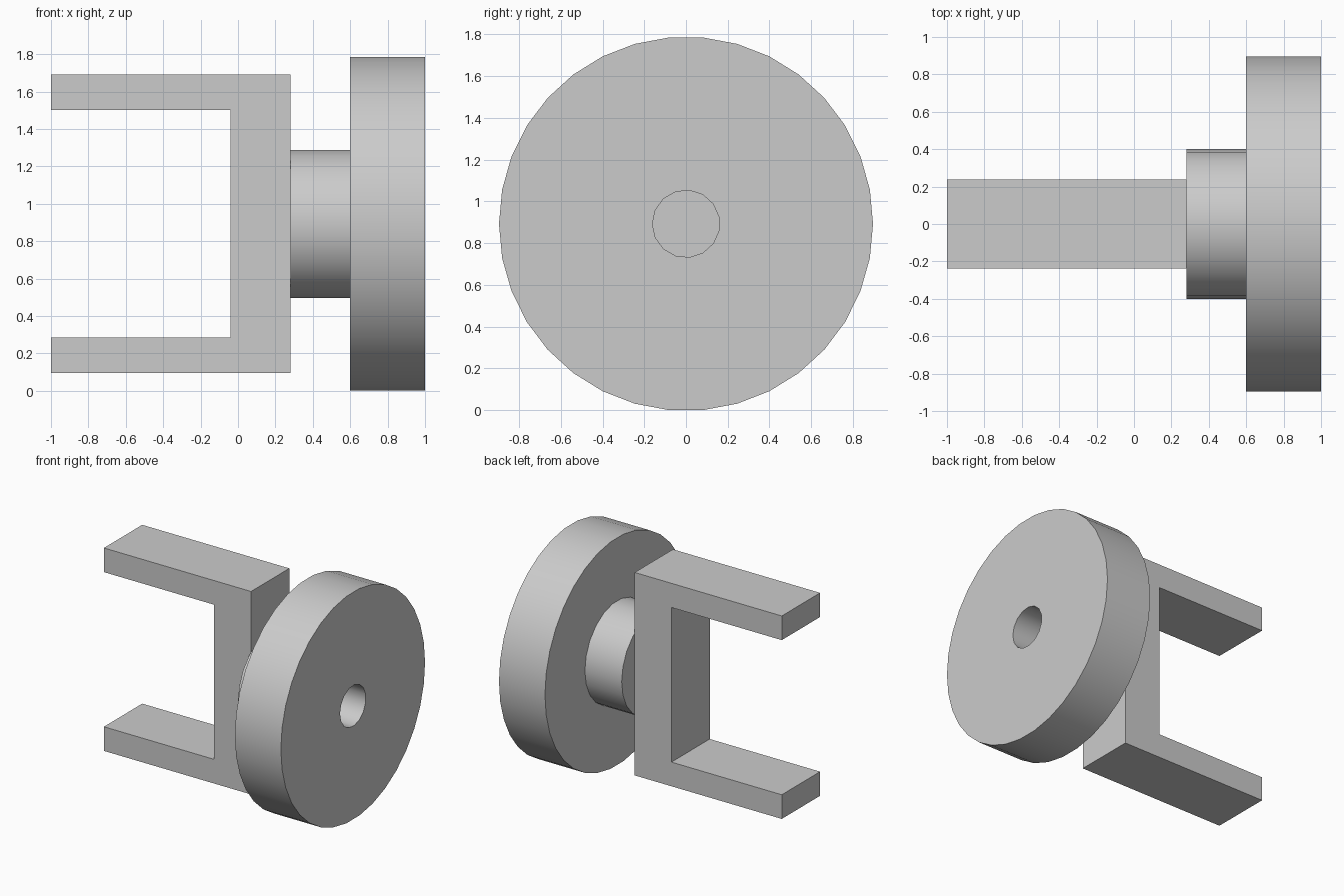
import bpy, bmesh
from math import cos, sin, tau, pi, radians
from mathutils import Vector

cube = bpy.data.objects.get("Cube")
if cube:
    bpy.data.objects.remove(cube, do_unlink=True)

AXIS_Z = 0.893   # height of the wheel axis

grey = bpy.data.materials.new("light_grey")
grey.use_nodes = True
grey.diffuse_color = (0.6, 0.6, 0.6, 1)
grey.node_tree.nodes["Principled BSDF"].inputs["Base Color"].default_value = grey.diffuse_color


def prism(name, points, travel):
    """Closed outline swept along a vector."""
    bm = bmesh.new()
    face = bm.faces.new([bm.verts.new(p) for p in points])
    swept = bmesh.ops.extrude_face_region(bm, geom=[face], use_keep_orig=True)
    moved = [v for v in swept["geom"] if isinstance(v, bmesh.types.BMVert)]
    bmesh.ops.translate(bm, verts=moved, vec=Vector(travel))
    bmesh.ops.recalc_face_normals(bm, faces=bm.faces)
    mesh = bpy.data.meshes.new(name)
    bm.to_mesh(mesh)
    bm.free()
    mesh.materials.append(grey)
    obj = bpy.data.objects.new(name, mesh)
    bpy.context.collection.objects.link(obj)
    return obj


def cylinder(name, x0, x1, radius, sides):
    """Cylinder along x with one corner pointing to -y."""
    angles = [pi + tau * i / sides for i in range(sides)]
    ring = [(x0, radius * cos(a), AXIS_Z + radius * sin(a)) for a in angles]
    return prism(name, ring, (x1 - x0, 0, 0))


# U-shaped yoke, open towards -x
half, inner, arm_end, web_in, web_out = 0.798, 0.608, -1.0, -0.04, 0.28
upper = [(arm_end, inner), (arm_end, half), (web_out, half)]
lower = [(x, -z) for x, z in reversed(upper)]
outline = upper + lower + [(web_in, -inner), (web_in, inner)]
yoke = prism("yoke", [(x, -0.238, AXIS_Z + z) for x, z in outline], (0, 0.476, 0))

# Wheel and hub, bored through to the yoke
hub = cylinder("hub", web_out, 0.6, 0.4, 22)
wheel = cylinder("wheel", 0.6, 1.0, 0.896, 34)
bore = cylinder("bore_cutter", 0.2, 1.1, 0.161, 15)
bore.hide_render = True

for part in (hub, wheel):
    cut = part.modifiers.new("bore", "BOOLEAN")
    cut.operation = "DIFFERENCE"
    cut.solver = "EXACT"
    cut.object = bore
    bpy.ops.object.select_all(action="DESELECT")
    part.select_set(True)
    bpy.context.view_layer.objects.active = part
    bpy.ops.object.modifier_apply(modifier=cut.name)
    bpy.ops.object.shade_smooth_by_angle(angle=radians(35))

bpy.data.objects.remove(bore, do_unlink=True)
